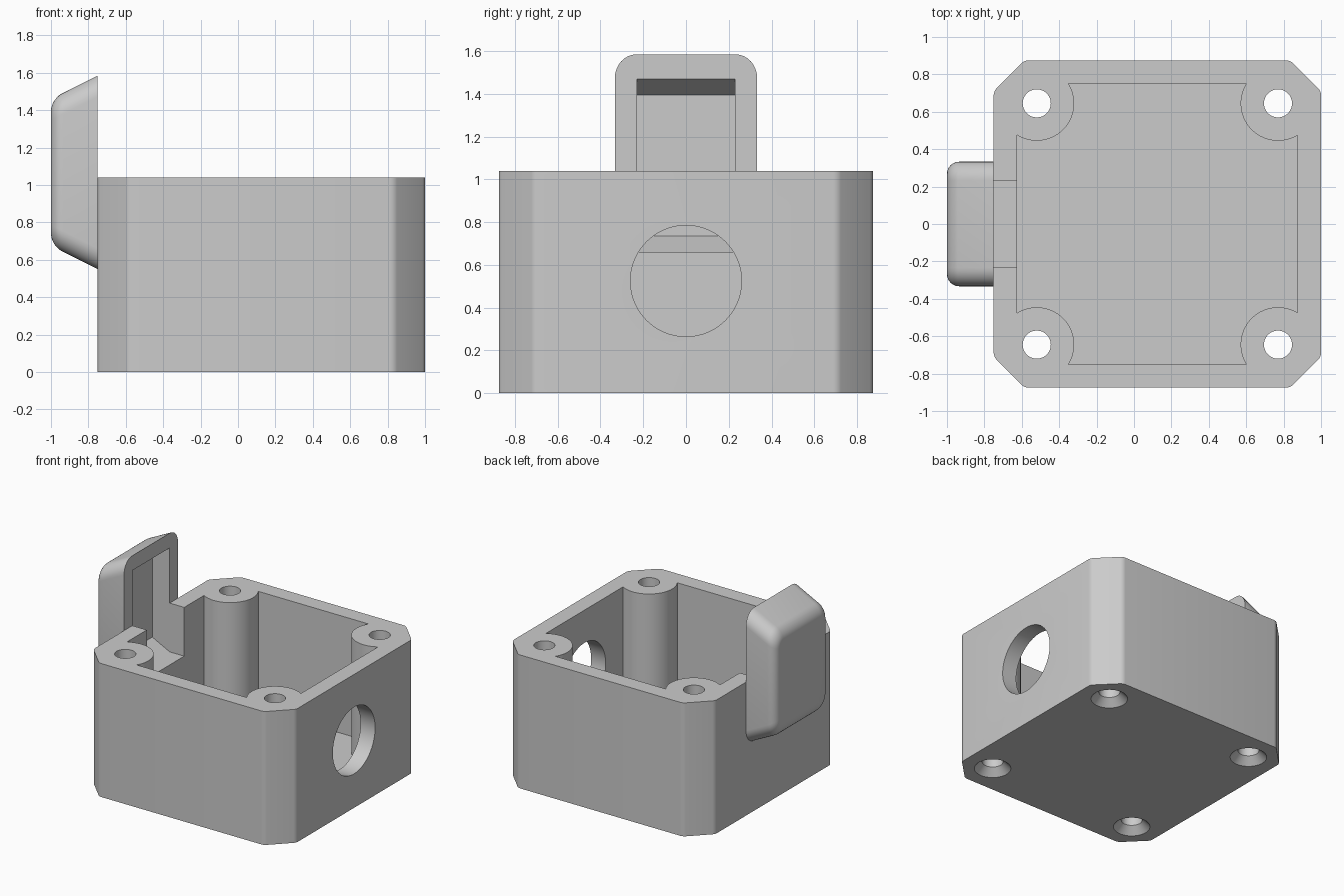
import bpy, bmesh, math
from mathutils import Matrix, Vector

if "Cube" in bpy.data.objects:
    bpy.data.objects.remove(bpy.data.objects["Cube"], do_unlink=True)

# Main sizes
LEFT, RIGHT, DEPTH, HEIGHT = -0.75, 1.0, 0.875, 1.04
WALL, CHAMFER = 0.125, 0.165
MID_X = (LEFT + RIGHT) / 2
SCREWS = [(MID_X + sx * 0.645, sy * 0.645) for sx in (-1, 1) for sy in (-1, 1)]

grey = bpy.data.materials.new("plain grey")
grey.use_nodes = True
grey.diffuse_color = (0.6, 0.6, 0.6, 1)
grey.node_tree.nodes["Principled BSDF"].inputs["Base Color"].default_value = (0.6, 0.6, 0.6, 1)


def finish(bm, name):
    bmesh.ops.recalc_face_normals(bm, faces=bm.faces)
    mesh = bpy.data.meshes.new(name)
    bm.to_mesh(mesh)
    bm.free()
    mesh.materials.append(grey)
    obj = bpy.data.objects.new(name, mesh)
    bpy.context.collection.objects.link(obj)
    return obj


def prism(points, offset):
    """Extrude a closed outline along the offset vector."""
    bm = bmesh.new()
    face = bm.faces.new([bm.verts.new(p) for p in points])
    moved = bmesh.ops.extrude_face_region(bm, geom=[face])["geom"]
    bmesh.ops.translate(bm, vec=offset, verts=[v for v in moved if isinstance(v, bmesh.types.BMVert)])
    if face.is_valid and len(bm.faces) == len(points) + 1:
        bm.faces.new(list(face.verts))
    return bm


def edges_along(bm, axis):
    """Edges that run along one axis, allowing for a slope in z."""
    return [e for e in bm.edges if abs(e.verts[0].co[axis] - e.verts[1].co[axis]) > 0.1]


def cone(name, r1, r2, start, end):
    start, end = Vector(start), Vector(end)
    axis = end - start
    turn = Vector((0, 0, 1)).rotation_difference(axis).to_matrix().to_4x4()
    bm = bmesh.new()
    bmesh.ops.create_cone(bm, cap_ends=True, segments=64, radius1=r1, radius2=r2, depth=axis.length,
                          matrix=Matrix.Translation((start + end) / 2) @ turn)
    return finish(bm, name)


def boolean(target, cutter, keep=False):
    mod = target.modifiers.new("cut", "BOOLEAN")
    mod.operation, mod.solver, mod.object = "DIFFERENCE", "EXACT", cutter
    bpy.context.view_layer.objects.active = target
    bpy.ops.object.modifier_apply(modifier=mod.name)
    if not keep:
        bpy.data.objects.remove(cutter, do_unlink=True)


# Housing block with chamfered, slightly softened corners
hx, c = (RIGHT - LEFT) / 2, CHAMFER
outline = []
for sx, sy in ((1, 1), (-1, 1), (-1, -1), (1, -1)):
    pair = [(MID_X + sx * hx, sy * (DEPTH - c), 0), (MID_X + sx * (hx - c), sy * DEPTH, 0)]
    outline += pair if sx * sy > 0 else pair[::-1]
bm = prism(outline, (0, 0, HEIGHT))
bmesh.ops.bevel(bm, geom=edges_along(bm, 2), offset=0.02, segments=4, profile=0.5, affect="EDGES")
housing = finish(bm, "housing")

# Cavity, leaving round screw posts in the corners
ix, iy = hx - WALL, DEPTH - WALL
cavity = finish(prism([(MID_X + sx * ix, sy * iy, WALL) for sx, sy in ((1, 1), (-1, 1), (-1, -1), (1, -1))],
                      (0, 0, HEIGHT)), "cavity_cutter")
for x, y in SCREWS:
    boolean(cavity, cone("post_cutter", 0.2, 0.2, (x, y, -0.5), (x, y, 2)))
boolean(housing, cavity)

# Screw holes, countersunk from below
for x, y in SCREWS:
    boolean(housing, cone("screw_cutter", 0.075, 0.075, (x, y, -0.2), (x, y, 1.3)))
    boolean(housing, cone("sink_cutter", 0.14, 0.075, (x, y, -0.01), (x, y, 0.055)))

# Round cable opening in the end wall
boolean(housing, cone("cable_cutter", 0.26, 0.26, (0.6, 0, 0.525), (1.2, 0, 0.525)))

# Hood on the other end, tapered at top and bottom with rounded edges
hood_side = [(LEFT, -0.333, 0.55), (LEFT, -0.333, 1.585), (-1, -0.333, 1.46), (-1, -0.333, 0.675)]
bm = prism(hood_side, (0, 0.666, 0))
bmesh.ops.bevel(bm, geom=edges_along(bm, 0), offset=0.1, segments=8, profile=0.5, affect="EDGES")
rim = [e for e in bm.edges if all(v.co.x < -0.999 for v in e.verts) and len(e.link_faces) == 2
       and any(abs(f.normal.x) < 0.9 for f in e.link_faces)]
bmesh.ops.bevel(bm, geom=rim, offset=0.065, segments=6, profile=0.5, affect="EDGES", clamp_overlap=True)
hood = finish(bm, "hood")

# Passage through the wall into the hollow of the hood
passage = [(-0.55, -0.23, 0.66), (LEFT, -0.23, 0.66), (-0.9, -0.23, 0.735),
           (-0.9, -0.23, 1.395), (LEFT, -0.23, 1.47), (-0.55, -0.23, 1.57)]
cutter = finish(prism(passage, (0, 0.46, 0)), "passage_cutter")
boolean(housing, cutter, keep=True)
boolean(hood, cutter)

for obj in (housing, hood):
    bpy.ops.object.select_all(action="DESELECT")
    obj.select_set(True)
    bpy.context.view_layer.objects.active = obj
    bpy.ops.object.shade_smooth_by_angle(angle=math.radians(30))
